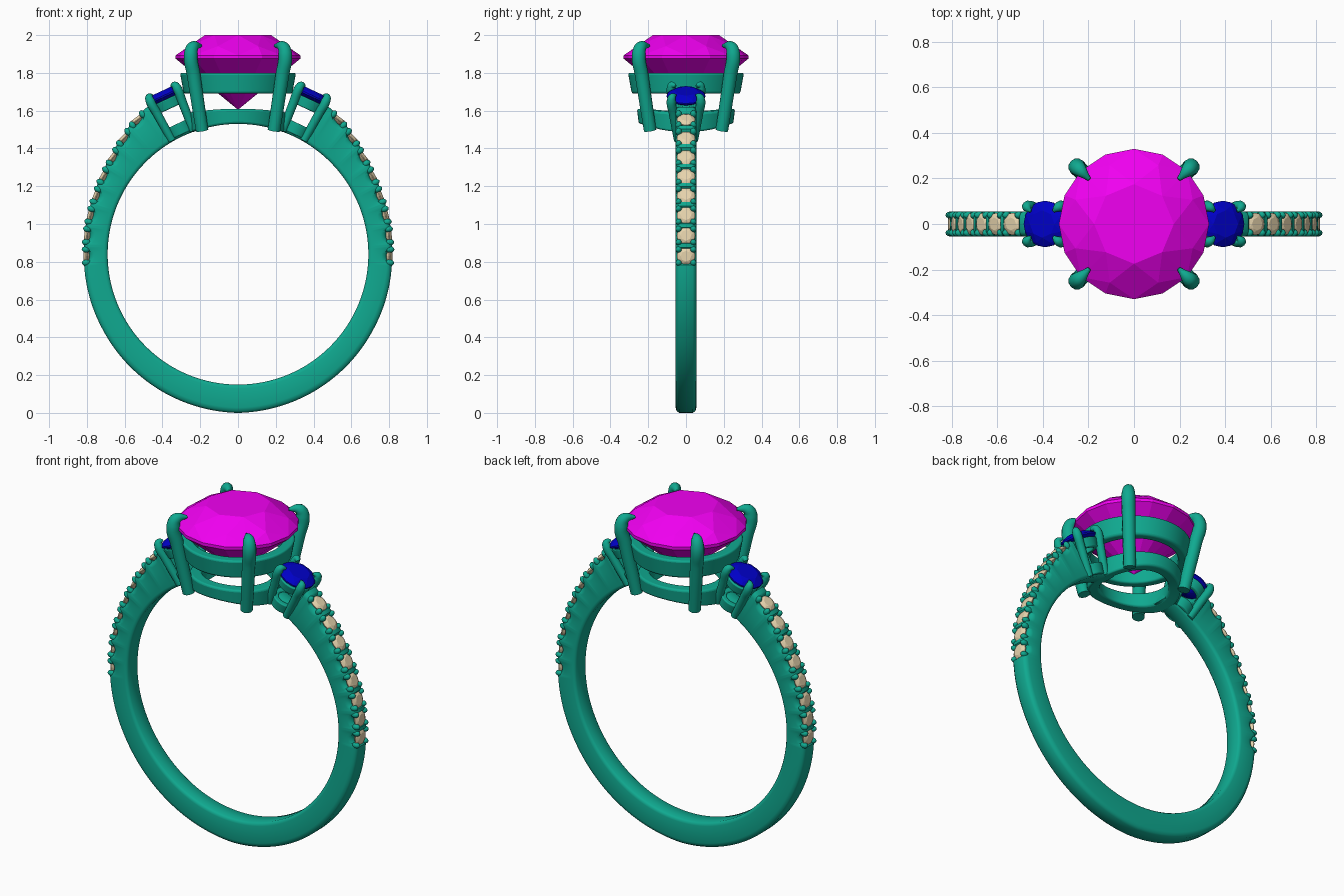
import bpy, bmesh
from math import sin, cos, pi, radians, sqrt
from mathutils import Matrix, Vector

if "Cube" in bpy.data.objects:
    bpy.data.objects.remove(bpy.data.objects["Cube"])

CZ, RI = 0.84, 0.69            # finger-hole centre height and radius


def material(name, rgb):
    m = bpy.data.materials.new(name)
    m.diffuse_color = (*rgb, 1)
    m.use_nodes = True
    m.node_tree.nodes["Principled BSDF"].inputs["Base Color"].default_value = m.diffuse_color
    return m


METAL = material("teal_metal", (0.005, 0.40, 0.28))
PINK = material("magenta_gem", (0.88, 0.0, 0.88))
BLUE = material("blue_gem", (0.0, 0.0, 0.58))
CREAM = material("cream_gem", (0.80, 0.66, 0.42))


def finish(ob, smooth):
    bpy.ops.object.select_all(action='DESELECT')
    ob.select_set(True)
    bpy.context.view_layer.objects.active = ob
    if smooth:
        bpy.ops.object.shade_smooth_by_angle(angle=radians(40))


def add(name, bm, mat, smooth=True, bevel=0):
    bmesh.ops.recalc_face_normals(bm, faces=bm.faces[:])
    me = bpy.data.meshes.new(name)
    bm.to_mesh(me)
    bm.free()
    me.materials.append(mat)
    ob = bpy.data.objects.new(name, me)
    bpy.context.collection.objects.link(ob)
    if bevel:
        b = ob.modifiers.new("round_edges", 'BEVEL')
        b.width, b.segments, b.limit_method = bevel, 3, 'ANGLE'
    finish(ob, smooth)
    return ob


def skin(bm, rings, closed):
    """Bridge successive rings of verts; cap the ends when open."""
    n = len(rings[0])
    for i in range(len(rings) - (0 if closed else 1)):
        a, b = rings[i], rings[(i + 1) % len(rings)]
        for j in range(n):
            k = (j + 1) % n
            bm.faces.new((a[j], a[k], b[k], b[j]))
    if not closed:
        bm.faces.new(rings[0])
        bm.faces.new(rings[-1])


def rail(name, profile, mat4=Matrix(), warp=None, segs=64, bevel=0.012):
    bm = bmesh.new()
    rings = []
    for i in range(segs):
        t = 2 * pi * i / segs
        pts = [Vector((r * cos(t), r * sin(t), z)) for r, z in profile]
        if warp:
            pts = [warp(p) for p in pts]
        rings.append([bm.verts.new(mat4 @ p) for p in pts])
    skin(bm, rings, True)
    return add(name, bm, METAL, bevel=bevel)


def prong(name, pts, mat4=Matrix()):
    """Tapered claw through (x, y, z, radius) points."""
    cu = bpy.data.curves.new(name, 'CURVE')
    cu.dimensions, cu.bevel_depth, cu.bevel_resolution = '3D', 1.0, 4
    cu.use_fill_caps, cu.resolution_u = True, 6
    sp = cu.splines.new('BEZIER')
    sp.bezier_points.add(len(pts) - 1)
    for bp, (x, y, z, r) in zip(sp.bezier_points, pts):
        bp.co, bp.radius = mat4 @ Vector((x, y, z)), r
        bp.handle_left_type = bp.handle_right_type = 'AUTO'
    cu.materials.append(METAL)
    ob = bpy.data.objects.new(name, cu)
    bpy.context.collection.objects.link(ob)
    finish(ob, False)
    bpy.ops.object.convert(target='MESH')
    finish(bpy.context.object, True)


def gem(bm, mat4, r, table, crown, girdle, depth):
    """Round brilliant as a convex hull; girdle top at local z = 0."""
    def ring(n, rad, z, off=0):
        return [(rad * cos(2 * pi * (i + off) / n), rad * sin(2 * pi * (i + off) / n), z) for i in range(n)]
    pts = ring(8, table, crown) + ring(8, (table + r) / 2 + 0.08 * r, crown * 0.45, 0.5)
    pts += ring(16, r, 0) + ring(16, r, -girdle) + [(0, 0, -girdle - depth)]
    vs = [bm.verts.new(mat4 @ Vector(p)) for p in pts]
    bmesh.ops.convex_hull(bm, input=vs)


def radial(a):
    """Frame whose z points out of the finger hole, a degrees from the top."""
    return Matrix.Translation((0, 0, CZ)) @ Matrix.Rotation(radians(a), 4, 'Y')


# Band: outer radius by angle from the top, with scallops for the accent stones
STONES = [90.7 - 7.7 * i for i in range(8)]
KEYS = [(0, .93), (32, .915), (37, .902), (44, .876), (54, .846), (67, .826), (90, .816), (120, .82), (180, .84)]


def outer(a):
    for (a0, r0), (a1, r1) in zip(KEYS, KEYS[1:]):
        if a <= a1:
            return r0 + (r1 - r0) * (a - a0) / (a1 - a0)
    return KEYS[-1][1]


def scalloped(a):
    a = min(a, 360 - a)
    if a < 31.2:
        return 0.755           # thin bridge under the side settings
    r = outer(a)
    for s in STONES:
        u = abs(a - s) / 2.9
        if u < 1:
            r -= 0.03 * sqrt(1 - u * u)
    return r


bm = bmesh.new()
rings = []
for i in range(661):
    a = 15 + i * 0.5
    R, m = scalloped(a), radial(a)
    half = [(.042, RI), (.052, RI + .008), (.055, RI + .02), (.055, R - .028), (.050, R - .01), (.036, R)]
    prof = half + [(-y, r) for y, r in reversed(half)]
    rings.append([bm.verts.new(m @ Vector((0, y, r))) for y, r in prof])
skin(bm, rings, False)
add("band", bm, METAL)

# Accent stones and their beads along both shoulders
stones, beads = bmesh.new(), bmesh.new()
for side in (-1, 1):
    for s in STONES:
        gem(stones, radial(side * s) @ Matrix.Translation((0, 0, outer(s) - .012)), .049, .028, .013, .004, .035)
        for da in (-2.5, 2.5):
            for y in (-.039, .039):
                m = radial(side * (s + da)) @ Matrix.Translation((0, y, outer(s + da) - .012))
                bmesh.ops.create_icosphere(beads, subdivisions=2, radius=.017, matrix=m @ Matrix.Diagonal((1, 1, 1.4, 1)))
add("accent_stones", stones, CREAM, smooth=False)
add("accent_beads", beads, METAL)

# Centre stone
bm = bmesh.new()
gem(bm, Matrix.Translation((0, 0, 1.893)), .33, .175, .107, .018, .27)
add("centre_stone", bm, PINK, smooth=False)


# Centre setting: upper rail, lower rail bent to the finger, four claws
def hug(p):
    drop = sqrt(RI * RI - p.x * p.x) - RI
    return Vector((p.x, p.y, p.z + drop * (1 if p.z < 1.57 else 0.4)))


rail("upper_rail", [(.235, 1.69), (.287, 1.69), (.307, 1.80), (.245, 1.80)])
rail("lower_rail", [(.185, 1.53), (.25, 1.53), (.26, 1.61), (.195, 1.61)], warp=hug)
CLAW = [(.19, 1.495, .034), (.235, 1.79, .037), (.25, 1.895, .038), (.238, 1.937, .032), (.196, 1.945, .008)]
for sx in (-1, 1):
    for sy in (-1, 1):
        prong("centre_claw", [(sx * d, sy * d, z, r) for d, z, r in CLAW])

# Side settings, tilted outward on each shoulder
for side in (-1, 1):
    m = radial(side * 25)
    bm = bmesh.new()
    gem(bm, m @ Matrix.Translation((0, 0, .928)), .102, .06, .026, .008, .06)
    add("side_stone", bm, BLUE, smooth=False)
    rail("side_upper_rail", [(.06, .85), (.085, .85), (.096, .905), (.07, .905)], m, segs=40, bevel=.006)
    rail("side_lower_rail", [(.04, .70), (.07, .70), (.078, .762), (.048, .762)], m, segs=40, bevel=.006)
    for sx in (-1, 1):
        for sy in (-1, 1):
            prong("side_claw", [(sx * x, sy * y, d, r) for x, y, d, r in (
                (.062, .042, .695, .022), (.074, .068, .86, .024), (.079, .078, .93, .025),
                (.074, .073, .952, .021), (.055, .055, .957, .006))], m)
